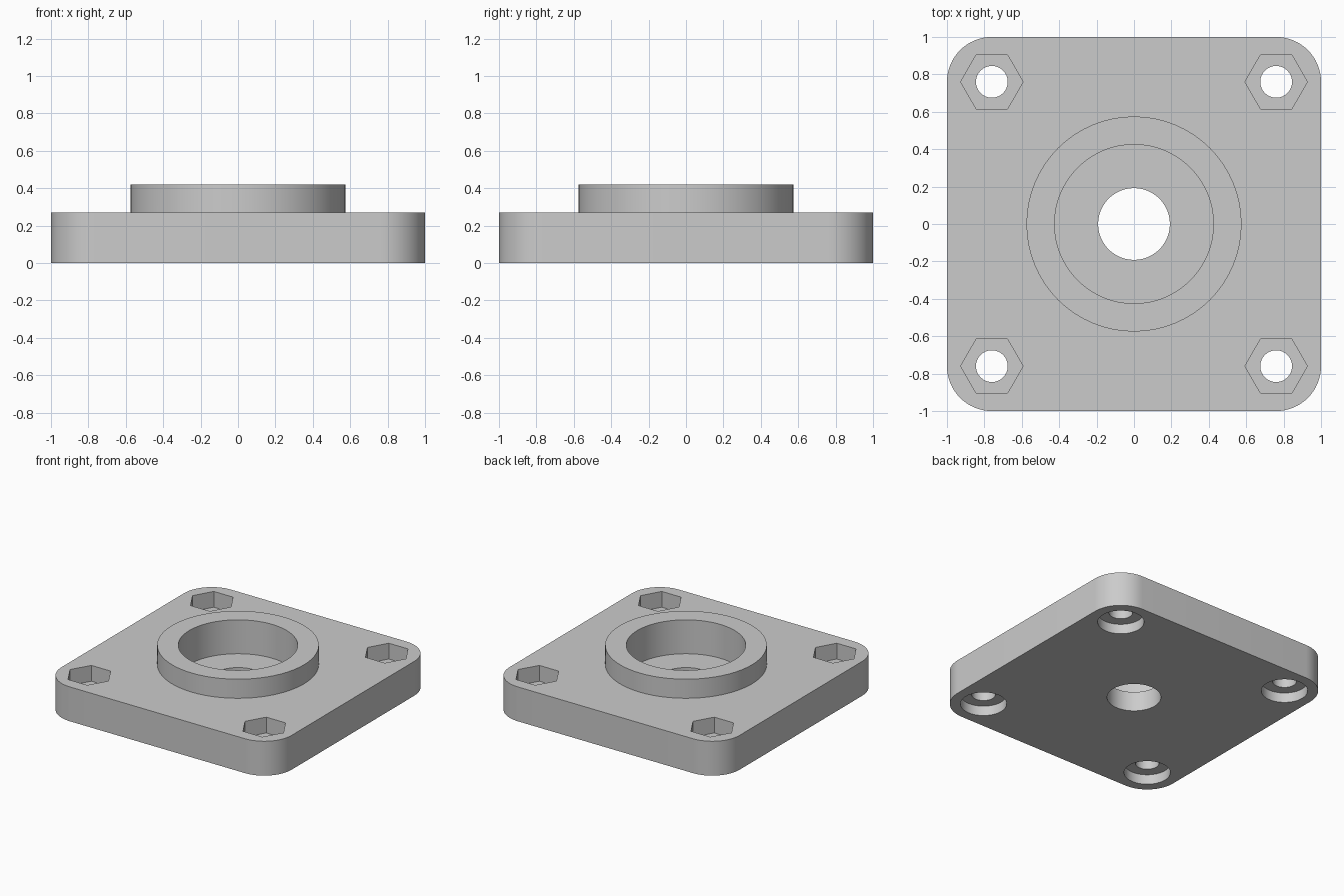
import bpy
import math

old = bpy.data.objects.get("Cube")
if old:
    bpy.data.objects.remove(old)

PLATE_TOP, COLLAR_TOP, POCKET_FLOOR = 0.27, 0.42, 0.154
CORNER = 0.24
BOLT = 0.76

grey = bpy.data.materials.new("plain grey")
grey.use_nodes = True
colour = (0.6, 0.6, 0.6, 1)
grey.diffuse_color = colour
grey.node_tree.nodes["Principled BSDF"].inputs["Base Color"].default_value = colour


def prism(name, outline, z0, z1):
    """Closed solid made by extruding a flat outline from z0 to z1."""
    n = len(outline)
    verts = [(x, y, z) for z in (z0, z1) for x, y in outline]
    faces = [tuple(reversed(range(n))), tuple(range(n, 2 * n))]
    faces += [(i, (i + 1) % n, n + (i + 1) % n, n + i) for i in range(n)]
    mesh = bpy.data.meshes.new(name)
    mesh.from_pydata(verts, [], faces)
    mesh.materials.append(grey)
    obj = bpy.data.objects.new(name, mesh)
    bpy.context.collection.objects.link(obj)
    return obj


def circle(radius, sides, cx=0, cy=0):
    turn = math.tau / sides
    return [(cx + radius * math.cos(i * turn), cy + radius * math.sin(i * turn))
            for i in range(sides)]


def rounded_square(half, radius, steps):
    points = []
    for corner, (sx, sy) in enumerate([(1, 1), (-1, 1), (-1, -1), (1, -1)]):
        for i in range(steps + 1):
            a = (corner + i / steps) * math.pi / 2
            points.append((sx * (half - radius) + radius * math.cos(a),
                           sy * (half - radius) + radius * math.sin(a)))
    return points


def combine(target, tool, operation):
    """Apply a boolean, then discard the helper solid."""
    tool.hide_render = True
    mod = target.modifiers.new(operation.lower(), "BOOLEAN")
    mod.operation = operation
    mod.solver = "EXACT"
    mod.object = tool
    bpy.context.view_layer.objects.active = target
    bpy.ops.object.modifier_apply(modifier=mod.name)
    bpy.data.objects.remove(tool)


# Rounded base plate with the raised bearing collar
plate = prism("flange_plate", rounded_square(1, CORNER, 16), 0, PLATE_TOP)
collar = prism("collar", circle(0.575, 64), PLATE_TOP - 0.05, COLLAR_TOP)
combine(plate, collar, "UNION")

# Bearing pocket and shaft hole
combine(plate, prism("pocket", circle(0.425, 64), POCKET_FLOOR, 1), "DIFFERENCE")
combine(plate, prism("shaft_hole", circle(0.192, 48), -1, 1), "DIFFERENCE")

# Corner bolts: hexagonal nut trap above, round counterbore below
for sx in (-1, 1):
    for sy in (-1, 1):
        x, y = sx * BOLT, sy * BOLT
        combine(plate, prism("nut_trap", circle(0.167, 6, x, y), 0.146, 1), "DIFFERENCE")
        combine(plate, prism("counterbore", circle(0.165, 40, x, y), -1, 0.077), "DIFFERENCE")
        combine(plate, prism("bolt_hole", circle(0.085, 32, x, y), -1, 1), "DIFFERENCE")

# Smooth curved walls with crisp rims
bpy.ops.object.select_all(action="DESELECT")
plate.select_set(True)
bpy.context.view_layer.objects.active = plate
bpy.ops.object.shade_smooth_by_angle(angle=math.radians(30))
